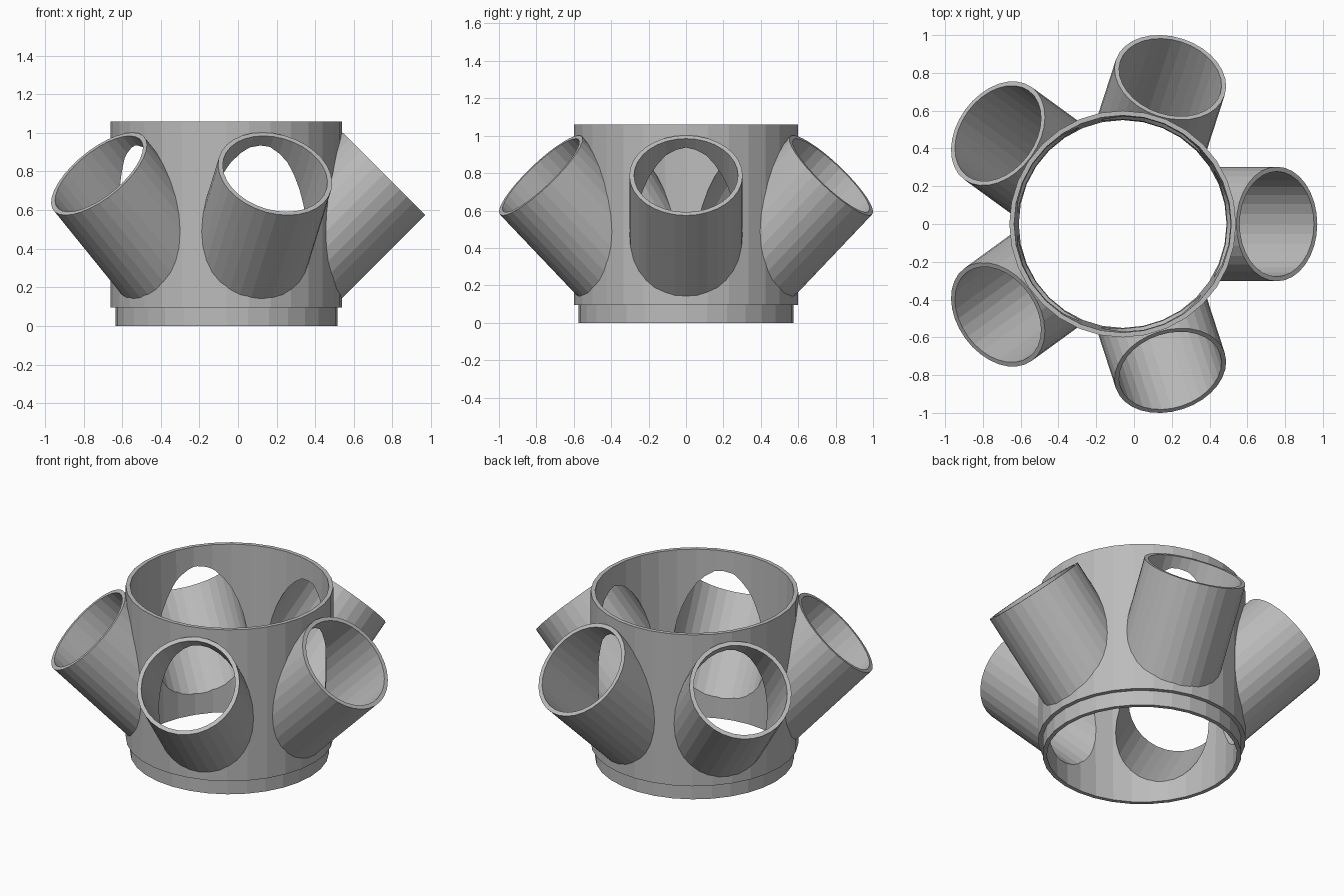
import bpy
import bmesh
from math import radians, sin, cos, pi
from mathutils import Matrix, Vector

if "Cube" in bpy.data.objects:
    bpy.data.objects.remove(bpy.data.objects["Cube"], do_unlink=True)

SIDES = 32
CENTRE_X = -0.06
HEIGHT = 1.06
TUBE_COUNT = 5
TUBE_RADIUS, BORE_RADIUS = 0.303, 0.278
MOUTH = Vector((0.816, 0, 0.788))   # centre of a tube's open end

grey = bpy.data.materials.new("plain grey")
grey.use_nodes = True
colour = (0.5, 0.5, 0.5, 1)
grey.diffuse_color = colour
grey.node_tree.nodes["Principled BSDF"].inputs["Base Color"].default_value = colour


def add_object(name, bm):
    bmesh.ops.recalc_face_normals(bm, faces=bm.faces)
    mesh = bpy.data.meshes.new(name)
    bm.to_mesh(mesh)
    bm.free()
    mesh.materials.append(grey)
    obj = bpy.data.objects.new(name, mesh)
    bpy.context.collection.objects.link(obj)
    return obj


def turned_solid(name, profile):
    """Closed solid turned about z from (radius, height) points."""
    bm = bmesh.new()
    rings = []
    for r, z in profile:
        angles = [2 * pi * i / SIDES for i in range(SIDES)]
        rings.append([bm.verts.new((r * cos(a), r * sin(a), z)) for a in angles])
    for low, high in zip(rings, rings[1:]):
        for i in range(SIDES):
            j = (i + 1) % SIDES
            bm.faces.new((low[i], low[j], high[j], high[i]))
    bm.faces.new(rings[0])
    bm.faces.new(rings[-1])
    return add_object(name, bm)


def tilted_rod(name, radius, start, end, angle):
    """Rod along the tube axis; start and end are measured from the mouth."""
    rod = turned_solid(name, [(radius, start), (radius, end)])
    place = (Matrix.Rotation(angle, 4, "Z") @ Matrix.Translation(MOUTH)
             @ Matrix.Rotation(radians(45), 4, "Y"))
    rod.data.transform(place)
    return rod


def combine(target, tool, operation):
    mod = target.modifiers.new(tool.name, "BOOLEAN")
    mod.operation = operation
    mod.solver = "EXACT"
    mod.object = tool
    tool.hide_render = True


# Collar with a narrower foot
collar = turned_solid("collar_with_tubes", [(0.575, 0), (0.575, 0.095),
                                            (0.6, 0.095), (0.6, HEIGHT)])
tools = []
angles = [2 * pi * i / TUBE_COUNT for i in range(TUBE_COUNT)]

# Tilted tubes around the collar
for a in angles:
    tube = tilted_rod("tube", TUBE_RADIUS, -0.70, 0, a)
    combine(collar, tube, "UNION")
    tools.append(tube)

# Tapered main bore, then the tube bores
main_bore = turned_solid("main_bore", [(0.549, -0.05), (0.576, HEIGHT + 0.05)])
combine(collar, main_bore, "DIFFERENCE")
tools.append(main_bore)
for a in angles:
    bore = tilted_rod("tube_bore", BORE_RADIUS, -0.75, 0.05, a)
    combine(collar, bore, "DIFFERENCE")
    tools.append(bore)

# Bake the cuts and drop the tools
bpy.context.view_layer.update()
graph = bpy.context.evaluated_depsgraph_get()
baked = bpy.data.meshes.new_from_object(collar.evaluated_get(graph))
collar.modifiers.clear()
collar.data = baked
for tool in tools:
    bpy.data.objects.remove(tool, do_unlink=True)
collar.location.x = CENTRE_X
